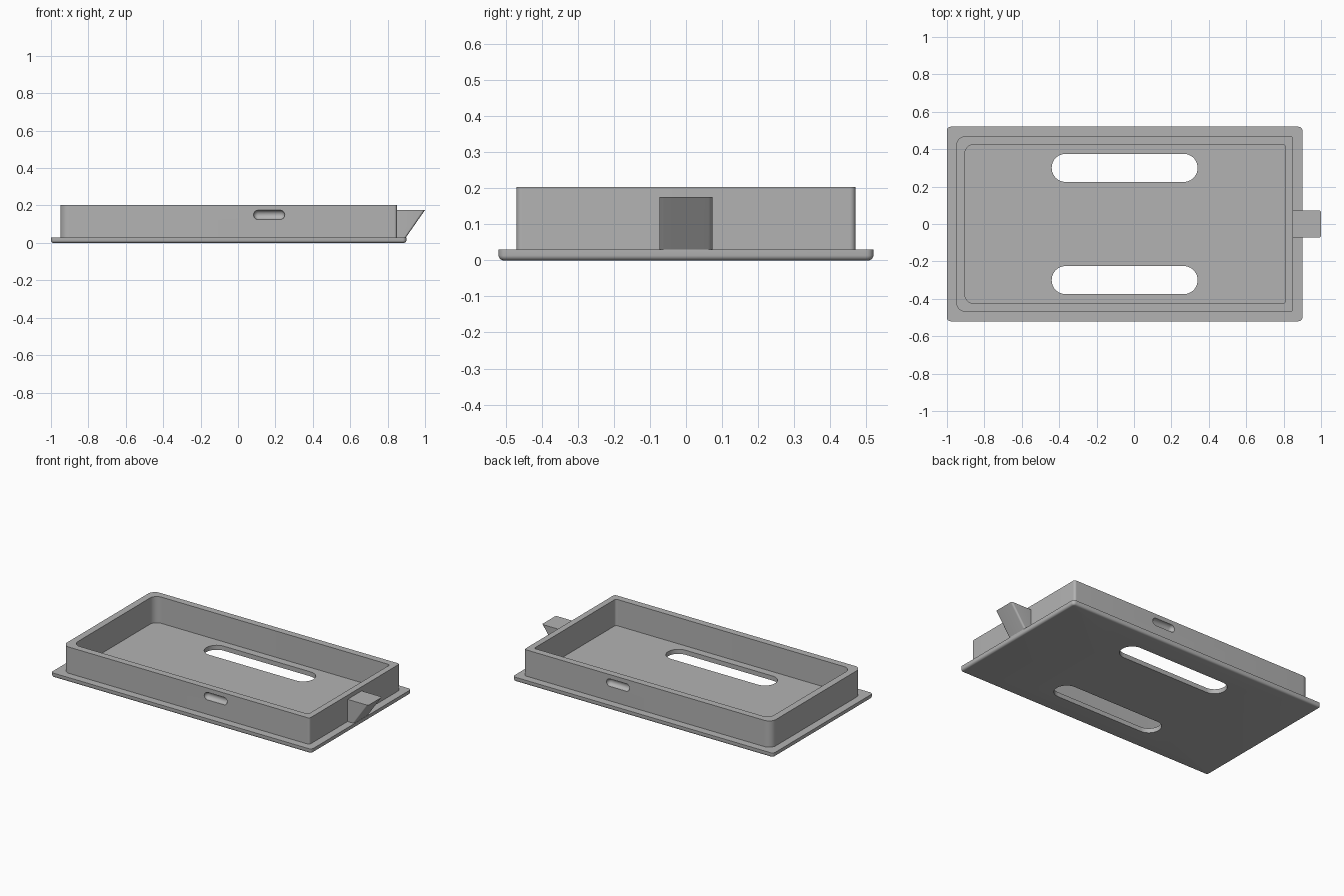
import bpy
import bmesh
from math import sin, cos, pi
from mathutils import Matrix, Vector

if "Cube" in bpy.data.objects:
    bpy.data.objects.remove(bpy.data.objects["Cube"], do_unlink=True)

grey = bpy.data.materials.new("plain grey")
grey.use_nodes = True
grey.diffuse_color = (0.45, 0.45, 0.45, 1)
grey.node_tree.nodes["Principled BSDF"].inputs["Base Color"].default_value = grey.diffuse_color


def rounded_rect(x0, x1, y0, y1, left_r, right_r, steps=10):
    """Outline with separate corner radii at the left and right ends."""
    corners = [(x1, y1, -1, -1, right_r), (x0, y1, 1, -1, left_r),
               (x0, y0, 1, 1, left_r), (x1, y0, -1, 1, right_r)]
    points = []
    for quarter, (x, y, sx, sy, r) in enumerate(corners):
        for i in range(steps + 1):
            a = (quarter + i / steps) * pi / 2
            points.append((x + sx * r + r * cos(a), y + sy * r + r * sin(a)))
    return points


def finish(name, bm):
    bmesh.ops.remove_doubles(bm, verts=bm.verts, dist=1e-5)
    bmesh.ops.recalc_face_normals(bm, faces=bm.faces)
    mesh = bpy.data.meshes.new(name)
    bm.to_mesh(mesh)
    bm.free()
    mesh.materials.append(grey)
    ob = bpy.data.objects.new(name, mesh)
    bpy.context.collection.objects.link(ob)
    return ob


def prism(name, outline, z0, z1, bottom_round=0):
    bm = bmesh.new()
    face = bm.faces.new([bm.verts.new((x, y, z0)) for x, y in outline])
    ret = bmesh.ops.extrude_face_region(bm, geom=[face], use_keep_orig=True)
    top = [v for v in ret["geom"] if isinstance(v, bmesh.types.BMVert)]
    bmesh.ops.translate(bm, verts=top, vec=(0, 0, z1 - z0))
    bmesh.ops.recalc_face_normals(bm, faces=bm.faces)
    if bottom_round:
        rim = [e for e in bm.edges if all(v.co.z < z0 + 1e-5 for v in e.verts)]
        bmesh.ops.bevel(bm, geom=rim, offset=bottom_round, segments=5,
                        profile=0.5, affect='EDGES')
    return finish(name, bm)


def capsule(name, x0, x1, y, z, r):
    """Bar with round ends lying along x."""
    bm = bmesh.new()
    bmesh.ops.create_uvsphere(bm, u_segments=32, v_segments=16, radius=r,
                              matrix=Matrix.Rotation(pi / 2, 4, 'Y'))
    for v in bm.verts:
        side = x1 - r if v.co.x > 1e-5 else x0 + r
        v.co += Vector((side, y, z))
    return finish(name, bm)


def select(ob):
    bpy.ops.object.select_all(action='DESELECT')
    ob.select_set(True)
    bpy.context.view_layer.objects.active = ob


def cut(ob, cutter):
    mod = ob.modifiers.new("cut", 'BOOLEAN')
    mod.operation = 'DIFFERENCE'
    mod.solver = 'EXACT'
    mod.object = cutter
    select(ob)
    bpy.ops.object.modifier_apply(modifier=mod.name)
    bpy.data.objects.remove(cutter, do_unlink=True)


# Base plate with a softened lower rim
plate = prism("base_plate", rounded_rect(-1, 0.9, -0.52, 0.52, 0.02, 0.02),
              0, 0.03, bottom_round=0.014)
# Wall frame
wall = prism("wall_frame", rounded_rect(-0.95, 0.85, -0.47, 0.47, 0.05, 0.015), 0.028, 0.203)
cut(wall, prism("cavity", rounded_rect(-0.905, 0.81, -0.425, 0.425, 0.05, 0.015), 0, 0.3))

# Long slots through the floor and shallow finger recesses in the long walls
for side in (-1, 1):
    y = side * 0.3
    cut(plate, prism("floor_slot", rounded_rect(-0.44, 0.34, y - 0.075, y + 0.075,
                                                0.074, 0.074), -0.1, 0.1))
    cut(wall, capsule("wall_recess", 0.083, 0.25, side * 0.47, 0.15, 0.025))

# End catch: a rounded block whose outer face slopes inward towards the plate
tab = prism("end_catch", rounded_rect(0.84, 1, -0.073, 0.073, 0.001, 0.012), 0.028, 0.176)
for v in tab.data.vertices:
    if v.co.z < 0.1 and v.co.x > 0.9:
        v.co.x -= 0.103

for ob in (plate, wall, tab):
    select(ob)
    bpy.ops.object.shade_smooth_by_angle(angle=pi / 6)
